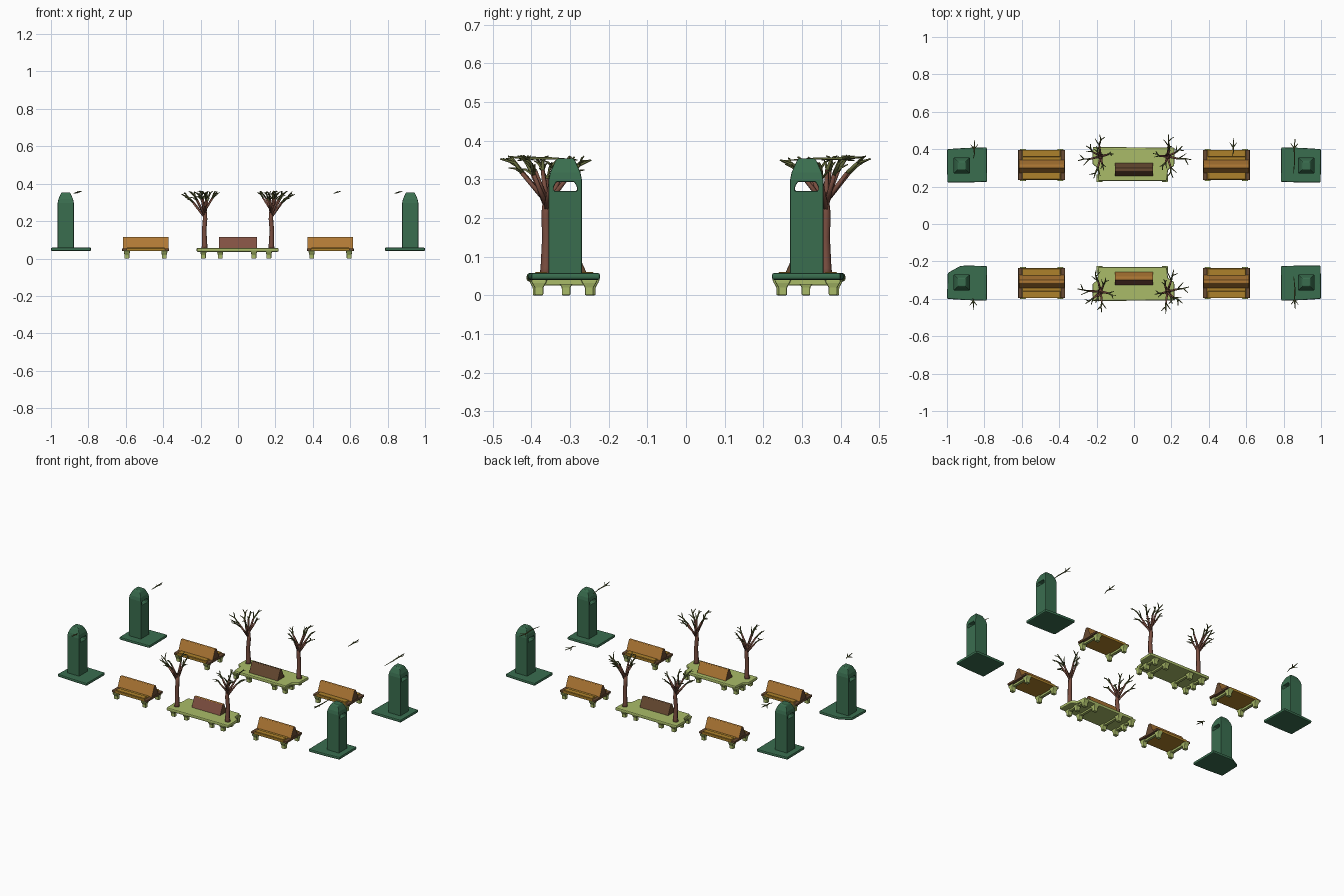
import bpy, bmesh, math, random
from mathutils import Vector

if "Cube" in bpy.data.objects:
    bpy.data.objects.remove(bpy.data.objects["Cube"])

random.seed(4)


def mat(name, r, g, b):
    m = bpy.data.materials.new(name)
    m.diffuse_color = (r, g, b, 1)
    m.use_nodes = True
    m.node_tree.nodes["Principled BSDF"].inputs["Base Color"].default_value = m.diffuse_color
    return m


GREEN = mat("dark green", 0.042, 0.155, 0.078)
ORANGE = mat("orange wood", 0.43, 0.19, 0.035)
OCHRE = mat("ochre wood", 0.42, 0.22, 0.024)
BROWN = mat("dark brown wood", 0.14, 0.07, 0.032)
RED = mat("red brown wood", 0.22, 0.082, 0.055)
LIME = mat("pale green", 0.40, 0.50, 0.14)
BARK = mat("bark", 0.19, 0.075, 0.05)
TWIG = mat("olive twig", 0.13, 0.15, 0.045)


def finish(name, bm, mats, rule=None, bevel=0, smooth=False):
    bmesh.ops.recalc_face_normals(bm, faces=bm.faces)
    for f in bm.faces:
        f.smooth = smooth
        if rule:
            f.material_index = rule(f)
    me = bpy.data.meshes.new(name)
    bm.to_mesh(me)
    bm.free()
    for m in mats:
        me.materials.append(m)
    ob = bpy.data.objects.new(name, me)
    bpy.context.collection.objects.link(ob)
    if bevel:
        b = ob.modifiers.new("bevel", "BEVEL")
        b.width, b.segments = bevel, 2
    return ob


def loft(bm, rings, cap=True):
    """Skin a list of point rings."""
    vs = [[bm.verts.new(p) for p in r] for r in rings]
    n = len(rings[0])
    for a, b in zip(vs, vs[1:]):
        for i in range(n):
            bm.faces.new((a[i], a[(i + 1) % n], b[(i + 1) % n], b[i]))
    if cap:
        bm.faces.new(vs[0][::-1])
        bm.faces.new(vs[-1])


def rect(x0, x1, y0, y1, z):
    return [(x0, y0, z), (x1, y0, z), (x1, y1, z), (x0, y1, z)]


def box(name, x, y, z, m, bevel=0):
    bm = bmesh.new()
    loft(bm, [rect(*x, *y, z[0]), rect(*x, *y, z[1])])
    return finish(name, bm, [m], bevel=bevel)


def slab(name, outline, z0, z1, m, bevel):
    bm = bmesh.new()
    loft(bm, [[(x, y, z0) for x, y in outline], [(x, y, z1) for x, y in outline]])
    return finish(name, bm, [m], bevel=bevel)


def tube(bm, pts, radii, n=6):
    pts = [Vector(p) for p in pts]
    rings = []
    for i, p in enumerate(pts):
        d = (pts[min(i + 1, len(pts) - 1)] - pts[max(i - 1, 0)]).normalized()
        ref = Vector((1, 0, 0)) if abs(d.x) < 0.8 else Vector((0, 1, 0))
        u = d.cross(ref).normalized()
        v = d.cross(u)
        rings.append([p + radii[i] * (u * math.cos(k * math.tau / n) + v * math.sin(k * math.tau / n))
                      for k in range(n)])
    loft(bm, rings)


def leg(name, x, y):
    """Stubby foot flaring into a bracket under the seat."""
    bm = bmesh.new()
    rings = [rect(x - a, x + a, y - b, y + b, z)
             for z, a, b in ((0, .013, .011), (.02, .013, .011), (.032, .016, .018), (.042, .016, .022))]
    loft(bm, rings)
    finish(name, bm, [LIME], bevel=0.003)


def backrest(name, x0, x1, yc, half, z0, z1, mats):
    """A-frame back; mats are the -y side, the +y side and the gable ends."""
    bm = bmesh.new()
    loft(bm, [[(x, yc - half, z0), (x, yc + half, z0), (x, yc + .008, z1), (x, yc - .008, z1)]
              for x in (x0, x1)])

    def rule(f):
        n = f.normal
        return 2 if abs(n.x) > .9 else (1 if n.y > .1 or n.z > .9 else 0)
    finish(name, bm, mats, rule, bevel=0.003)


# Litter bins: plinth, tapering tower and a slot through the hood
for sx in (-1, 1):
    for sy in (-1, 1):
        out = [(.785, .225), (.90, .222), (.998, .222), (1, .40), (.90, .407), (.787, .41)]
        if sx == -1 and sy == -1:
            out[2:3] = [(.93, .225), (.996, .262)]
        slab("bin_plinth", [(sx * x, sy * y) for x, y in out], .040, .058, GREEN, .006)
        cx, cy = sx * .921, sy * .312
        bm = bmesh.new()
        loft(bm, [rect(cx - a, cx + a, cy - a, cy + a, z) for z, a in
                  ((.05, .043), (.298, .043), (.318, .039), (.345, .027), (.354, .021))])
        tower = finish("bin_tower", bm, [GREEN])
        bm = bmesh.new()
        loft(bm, [[(cx + dx, cy + y, z) for y, z in
                   ((-.03, .27), (.03, .27), (.03, .281), (.023, .293), (-.023, .293), (-.03, .281))]
                  for dx in (-.1, .1)])
        cut = finish("slot_cutter", bm, [GREEN])
        cut.hide_render = True
        cut.hide_viewport = True
        b = tower.modifiers.new("slot", "BOOLEAN")
        b.object, b.operation, b.solver = cut, "DIFFERENCE", "EXACT"
        b = tower.modifiers.new("bevel", "BEVEL")
        b.width, b.segments = .003, 2

# Side benches
for x0 in (-.62, .368):
    for sy in (-1, 1):
        x1, yc = x0 + .252, sy * .315
        box("bench_seat", (x0 + .022, x1 - .022), (yc - .081, yc + .081), (.040, .056), OCHRE, .004)
        for a in (x0, x1 - .024):
            box("seat_end", (a, a + .024), (yc - .081, yc + .081), (.040, .054), BROWN, .004)
        # raised plank strips
        for s in (-1, 1):
            ys = yc + s * .06
            box("seat_plank", (x0 + .026, x1 - .026), (ys - .016, ys + .016), (.055, .060), OCHRE, .002)
        yb = sy * .308
        backrest("bench_back", x0 + .004, x1 - .004, yb, .036, .05, .115, [ORANGE, ORANGE, BROWN])
        for lx in (x0 + .026, x1 - .026):
            for dy in (-.065, .065):
                leg("bench_leg", lx, yc + dy)
            box("bench_crossbar", (lx - .008, lx + .008), (yc - .065, yc + .065), (.028, .041), LIME)

# Central platforms carrying a short double bench
for sy in (-1, 1):
    out = [(-.19, .23), (.175, .23), (.182, .29), (.215, .31), (.217, .408), (-.22, .412), (-.222, .32), (-.195, .30)]
    slab("platform", [(x, sy * y) for x, y in out], .036, .056, LIME, .006)
    yb = sy * .291
    cols = [RED, ORANGE, BROWN] if sy < 0 else [BROWN, BROWN, BROWN]
    backrest("platform_bench", -.102, .102, yb, .036, .054, .116, cols)
    for lx, ys in ((-.185, (.245, .31, .385)), (-.095, (.25, .385)),
                   (.085, (.25, .385)), (.165, (.245, .31, .385))):
        for y in ys:
            leg("platform_leg", lx, sy * y)
        box("platform_crossbar", (lx - .008, lx + .008),
            tuple(sorted((sy * .25, sy * .385))), (.026, .037), LIME)

# Trees: leaning trunk, spread limbs, forked twigs
# limb tips relative to the trunk: outward x, outward y, height
TIPS = [(.12, -.02, .343), (.085, .06, .357), (.0, .115, .353), (-.075, .015, .352),
        (-.02, -.07, .358), (.03, -.115, .350), (.02, .06, .362)]
for sx in (-1, 1):
    for sy in (-1, 1):
        tx, ty = sx * .178, sy * .362
        trunk, twigs = bmesh.new(), bmesh.new()
        tube(trunk, [(tx + sx * .004, ty, .045), (tx, ty, .07), (tx + sx * .003, ty - sy * .002, .15),
                     (tx - sx * .002, ty, .21), (tx, ty - sy * .004, .265)],
             [.018, .014, .012, .012, .010], 8)
        for k, (dx, dy, h) in enumerate(TIPS):
            j = lambda s: random.uniform(-s, s)
            tip = Vector((tx + sx * dx + j(.008), ty + sy * dy + j(.006), h))
            base = Vector((tx, ty, .22 + .012 * (k % 4)))
            mid = base.lerp(tip, .5) + Vector((j(.006), j(.006), .018))
            knee = base.lerp(tip, .72) + Vector((j(.006), j(.006), .020))
            tube(trunk, [base, mid], [.007, .005])
            tube(twigs, [mid, knee, tip], [.005, .004, .002])
            # forks either side of each limb
            d = tip - mid
            side = Vector((-d.y, d.x, 0)) * .45
            for s, start in ((1, mid), (-1, knee)):
                end = start.lerp(tip, .6) + side * s
                end.z = min(.36, start.z + .02 + j(.01))
                tube(twigs, [start, start.lerp(end, .5) + Vector((0, 0, .005)), end],
                     [.0035, .003, .0015], 5)
        finish("tree_trunk", trunk, [BARK], smooth=True)
        finish("tree_twigs", twigs, [TWIG], smooth=True)

# Stray twig clusters floating at crown height
for x, y0, y1 in ((.857, .27, .455), (-.855, .35, .45), (-.86, -.395, -.46), (.858, -.28, -.455), (.53, .365, .46)):
    s = 1 if y1 > 0 else -1
    bm = bmesh.new()
    a, c = Vector((x - .004, y0, .350)), Vector((x + .004, y1, .358))
    m = Vector((x, y1 - s * .05, .354))
    tube(bm, [a, a.lerp(m, .5) + Vector((.004, 0, .002)), m, c], [.0015, .003, .004, .002], 5)
    for dx in (-.018, .02):
        tube(bm, [m, m + Vector((dx, s * .025, dx * .3))], [.0035, .0015], 5)
    finish("stray_twig", bm, [TWIG], smooth=True)
